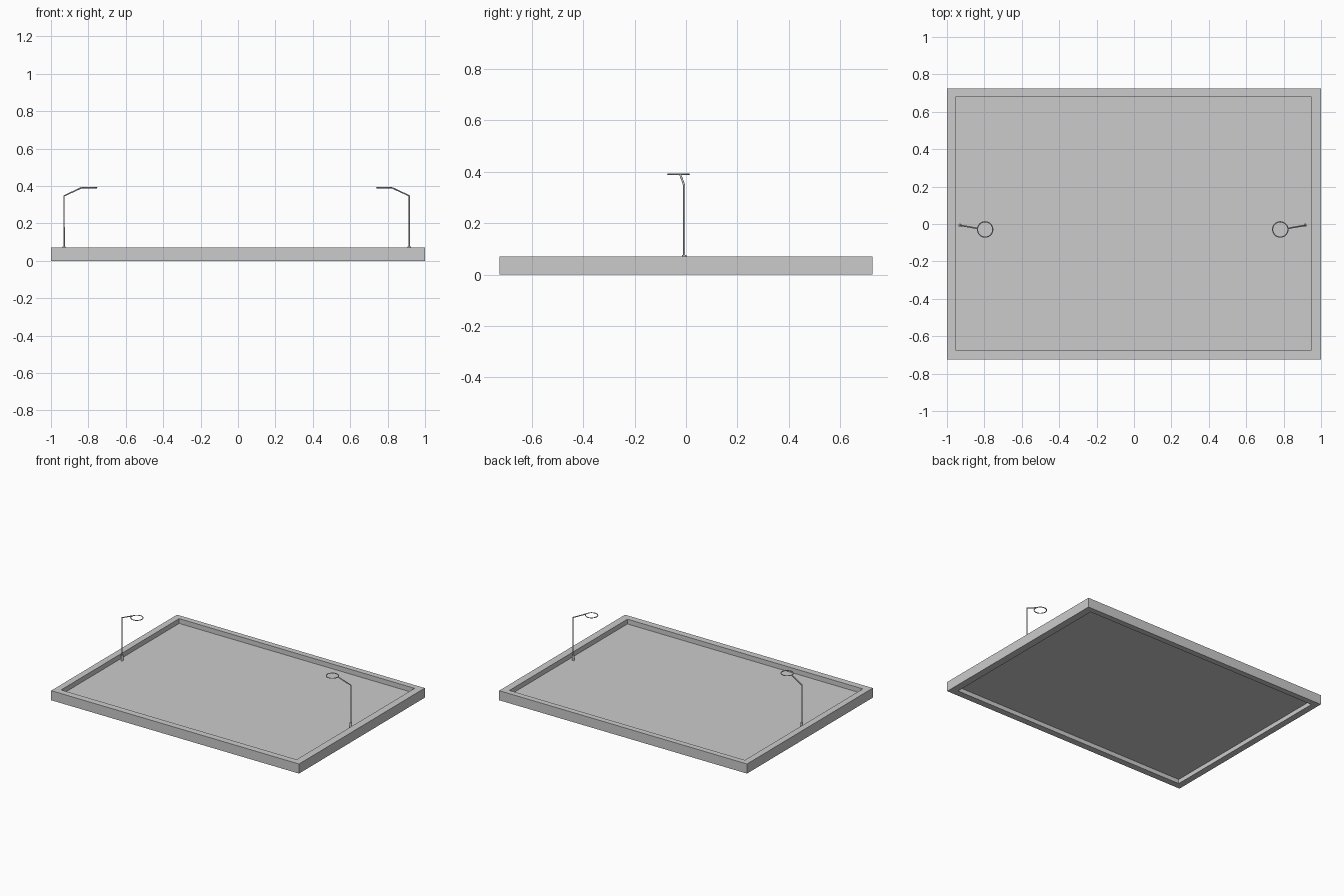
import bpy, bmesh, math
from mathutils import Vector

if "Cube" in bpy.data.objects:
    bpy.data.objects.remove(bpy.data.objects["Cube"])

FLOOR_Z = 0.035


def finish(name, bm):
    bmesh.ops.recalc_face_normals(bm, faces=bm.faces)
    mesh = bpy.data.meshes.new(name)
    bm.to_mesh(mesh)
    bm.free()
    ob = bpy.data.objects.new(name, mesh)
    bpy.context.collection.objects.link(ob)
    return ob


def rect(bm, x, y, z, cx=0.0, cy=0.0):
    return [bm.verts.new((cx + sx * x, cy + sy * y, z))
            for sx, sy in ((-1, -1), (1, -1), (1, 1), (-1, 1))]


# Rectangular border, open in the middle
bm = bmesh.new()
loops = [rect(bm, 1.0, 0.725, 0.0), rect(bm, 1.0, 0.725, 0.07),
         rect(bm, 0.95, 0.68, 0.07, -0.003, 0.003), rect(bm, 0.95, 0.68, 0.0, -0.003, 0.003)]
for a, b in zip(loops, loops[1:] + loops[:1]):
    for i in range(4):
        j = (i + 1) % 4
        bm.faces.new((a[i], a[j], b[j], b[i]))
finish("border_frame", bm)

# Thin playing surface set inside the border
bm = bmesh.new()
low = rect(bm, 0.95, 0.68, FLOOR_Z - 0.004, -0.003, 0.003)
top = rect(bm, 0.95, 0.68, FLOOR_Z, -0.003, 0.003)
bm.faces.new(low)
bm.faces.new(top)
for i in range(4):
    j = (i + 1) % 4
    bm.faces.new((low[i], low[j], top[j], top[i]))
finish("floor_panel", bm)


def tube(name, points, radius, cyclic=False):
    cu = bpy.data.curves.new(name, 'CURVE')
    cu.dimensions = '3D'
    cu.bevel_depth = radius
    cu.bevel_resolution = 2
    cu.use_fill_caps = True
    sp = cu.splines.new('POLY')
    sp.points.add(len(points) - 1)
    for p, co in zip(sp.points, points):
        p.co = (*co, 1)
    sp.use_cyclic_u = cyclic
    ob = bpy.data.objects.new(name, cu)
    bpy.context.collection.objects.link(ob)
    return ob


# Two hoop stands facing each other; side = direction toward the outer edge
for label, side in (("left", -1), ("right", 1)):
    def at(x, y, z):
        return Vector((side * x - 0.007, y, z))

    # Pole with a bent arm
    tube(label + "_pole", [at(0.923, -0.007, FLOOR_Z), at(0.923, -0.007, 0.347),
                           at(0.831, -0.023, 0.39)], 0.004)
    # Hoop ring
    c, r = at(0.789, -0.029, 0.39), 0.041
    tube(label + "_hoop", [c + Vector((r * math.cos(a), r * math.sin(a), 0))
                           for a in (2 * math.pi * k / 32 for k in range(32))], 0.003, True)
    # Collar at the foot of the pole
    bpy.ops.mesh.primitive_cylinder_add(vertices=16, radius=0.009, depth=0.04,
                                        location=at(0.923, -0.007, FLOOR_Z + 0.02))
    ob = bpy.context.object
    ob.name = label + "_pole_base"
    bpy.ops.object.shade_smooth_by_angle()
